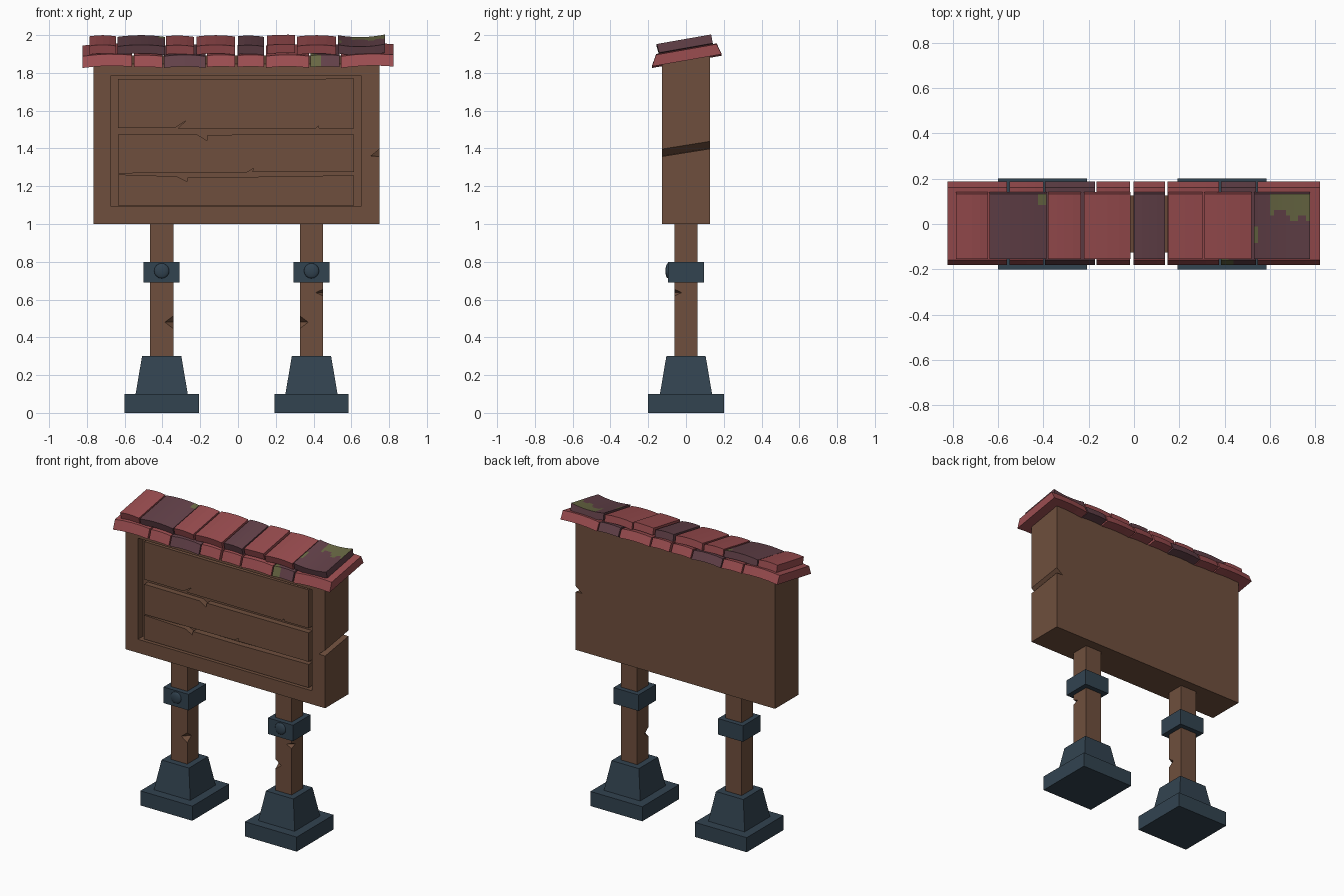
import bpy, bmesh, math
from mathutils import Vector

if "Cube" in bpy.data.objects:
    bpy.data.objects.remove(bpy.data.objects["Cube"])


def material(name, rgb):
    lin = [((c / 255 + 0.055) / 1.055) ** 2.4 for c in rgb]
    m = bpy.data.materials.new(name)
    m.diffuse_color = (*lin, 1)
    m.use_nodes = True
    m.node_tree.nodes["Principled BSDF"].inputs["Base Color"].default_value = m.diffuse_color
    return m


WOOD = material("brown wood", (111, 79, 61))
SLATE = material("slate metal", (50, 67, 80))
RED = material("red tile", (155, 77, 80))
PLUM = material("dark plum tile", (99, 65, 73))
MOSS = material("moss green", (105, 104, 68))


def add_object(name, bm, *mats):
    bmesh.ops.recalc_face_normals(bm, faces=bm.faces[:])
    me = bpy.data.meshes.new(name)
    bm.to_mesh(me)
    bm.free()
    ob = bpy.data.objects.new(name, me)
    bpy.context.collection.objects.link(ob)
    for m in mats:
        me.materials.append(m)
    return ob


def loft(name, lower, upper, mat):
    """Closed solid between two point loops of equal length."""
    bm = bmesh.new()
    a = [bm.verts.new(p) for p in lower]
    b = [bm.verts.new(p) for p in upper]
    n = len(a)
    bm.faces.new(a)
    bm.faces.new(b)
    for i in range(n):
        j = (i + 1) % n
        bm.faces.new((a[i], a[j], b[j], b[i]))
    return add_object(name, bm, mat)


def rect(cx, hx, hy, z):
    return [(cx + sx * hx, sy * hy, z) for sx, sy in ((-1, -1), (1, -1), (1, 1), (-1, 1))]


def block(name, x0, x1, y0, y1, z0, z1, mat):
    pts = [(x0, y0), (x1, y0), (x1, y1), (x0, y1)]
    return loft(name, [(x, y, z0) for x, y in pts], [(x, y, z1) for x, y in pts], mat)


def cut(ob, cutter):
    cutter.hide_render = True
    mod = ob.modifiers.new("cut", 'BOOLEAN')
    mod.operation = 'DIFFERENCE'
    mod.solver = 'EXACT'
    mod.object = cutter
    bpy.context.view_layer.objects.active = ob
    bpy.ops.object.modifier_apply(modifier=mod.name)
    bpy.data.objects.remove(cutter)


def diamond(x, y, z, r, h):
    """Octahedral cutter for chips in the posts."""
    bm = bmesh.new()
    ring = [bm.verts.new(p) for p in ((x + r, y, z), (x, y + r, z), (x - r, y, z), (x, y - r, z))]
    for s in (-1, 1):
        tip = bm.verts.new((x, y, z + s * h))
        for i in range(4):
            bm.faces.new((ring[i], ring[(i + 1) % 4], tip))
    return add_object("chip_cutter", bm, WOOD)


# Posts, footings, collars and bolts
chips = {"left": [(0.062, 0.48, 0.045, 0.034)],
         "right": [(-0.062, 0.48, 0.045, 0.034), (0.062, 0.637, 0.04, 0.018)]}
for side, cx in (("left", -0.404), ("right", 0.389)):
    block(side + "_foot_plate", cx - 0.197, cx + 0.197, -0.2, 0.2, 0, 0.1, SLATE)
    loft(side + "_foot_taper", rect(cx, 0.138, 0.138, 0.1), rect(cx, 0.104, 0.104, 0.3), SLATE)
    post = block(side + "_post", cx - 0.062, cx + 0.062, -0.062, 0.062, 0.28, 1.02, WOOD)
    for dx, z, r, h in chips[side]:
        cut(post, diamond(cx + dx, -0.062, z, r, h))
    block(side + "_collar", cx - 0.095, cx + 0.095, -0.095, 0.095, 0.69, 0.80, SLATE)
    bpy.ops.mesh.primitive_uv_sphere_add(segments=12, ring_count=8, location=(cx, -0.095, 0.752))
    bolt = bpy.context.object
    bolt.name = side + "_collar_bolt"
    bolt.scale = (0.04, 0.014, 0.04)
    bolt.data.materials.append(SLATE)
    bpy.ops.object.shade_smooth()

# Board with sloped top, front recess and a split in its right edge
side_profile = [(-0.126, 1.0), (0.126, 1.0), (0.126, 1.892), (-0.126, 1.847)]
board = loft("board", [(-0.765, y, z) for y, z in side_profile],
             [(0.75, y, z) for y, z in side_profile], WOOD)
cut(board, block("recess_cutter", -0.672, 0.651, -0.2, -0.07, 1.093, 1.787, WOOD))
split = [(0.703, 1.360), (0.77, 1.357), (0.77, 1.413)]
cut(board, loft("split_cutter", [(x, -0.2, z - 0.012) for x, z in split],
                [(x, 0.2, z + 0.052) for x, z in split], WOOD))

# Notice planks with small splits along their edges
planks = {
    "top_plank": [(-0.635, 1.508), (-0.337, 1.507), (-0.278, 1.545), (-0.318, 1.506), (0.41, 1.505),
                  (0.425, 1.52), (0.428, 1.505), (0.614, 1.506), (0.614, 1.77), (-0.10, 1.765), (-0.635, 1.768)],
    "middle_plank": [(-0.635, 1.268), (0.05, 1.274), (0.083, 1.295), (0.075, 1.274), (0.614, 1.276),
                     (0.614, 1.475), (-0.16, 1.472), (-0.165, 1.442), (-0.215, 1.473), (-0.635, 1.475)],
    "bottom_plank": [(-0.635, 1.098), (0.614, 1.098), (0.614, 1.258), (0.1, 1.25),
                     (-0.265, 1.25), (-0.27, 1.225), (-0.325, 1.252), (-0.635, 1.262)],
}
for name, prof in planks.items():
    loft(name, [(x, -0.11, z) for x, z in prof], [(x, -0.06, z) for x, z in prof], WOOD)

# Roof tiles: sloped slabs with bevelled ends, each bowed a little across x
SLOPE = math.tan(math.radians(10))
LOWER = dict(y0=-0.18, y1=0.188, t0=-0.158, t1=0.162, z=1.834, h=0.058)
UPPER = dict(y0=-0.142, y1=0.142, t0=-0.155, t1=0.133, z=1.903, h=0.048)


def tile(name, x0, x1, row, mat, bow=0.006, lift=0.0, moss=None):
    nx, ny = (14, 12) if moss else (4, 1)
    bm = bmesh.new()
    rings = []
    for i in range(nx + 1):
        u = i / nx
        x = x0 + (x1 - x0) * u
        dz = bow * (4 * u * (1 - u) - 1 if bow > 0 else 4 * u * (1 - u)) + lift * u
        pts = [(row["y0"], 0), (row["y1"], 0)]
        pts += [(row["t1"] + (row["t0"] - row["t1"]) * j / ny, row["h"]) for j in range(ny + 1)]
        rings.append([bm.verts.new((x, y, row["z"] + (y - row["y0"]) * SLOPE + up + dz)) for y, up in pts])
    n = len(rings[0])
    for a, b in zip(rings, rings[1:]):
        for k in range(n):
            f = bm.faces.new((a[k], a[(k + 1) % n], b[(k + 1) % n], b[k]))
            c = f.calc_center_median()
            if moss and k > 1 and moss(c.x, c.y):
                f.material_index = 1
    bm.faces.new(rings[0])
    bm.faces.new(rings[-1])
    return add_object(name, bm, mat, MOSS)


def patch(x, y):
    """Main moss patch in the back right corner, plus a small one on the left."""
    edge = 0.06 - 0.35 * (x - 0.62) + 0.018 * math.sin(70 * x)
    return (x > 0.60 and y > max(edge, 0.012)) or (x < 0.552 and -0.09 < y < -0.01)


lower_tiles = [(-0.824, -0.56, RED, 0.008, 0.006, None), (-0.55, -0.40, RED, 0.004, -0.004, None),
               (-0.393, -0.172, PLUM, 0.008, 0, None), (-0.165, -0.017, RED, 0.004, 0, None),
               (-0.002, 0.138, RED, 0.004, 0, None), (0.148, 0.376, RED, 0.007, 0, None),
               (0.384, 0.538, PLUM, 0.004, 0, lambda x, y: x < 0.435 - 0.6 * (y + 0.17) and y < -0.08),
               (0.546, 0.822, RED, 0.008, 0.008, None)]
upper_tiles = [(-0.787, -0.645, RED, 0.006, 0, None),
               (-0.638, -0.387, PLUM, 0.009, 0,
                lambda x, y: x > -0.43 and y > 0.085 + abs(x + 0.405)),
               (-0.38, -0.233, RED, 0.005, -0.004, None), (-0.22, -0.016, RED, 0.007, 0, None),
               (0.0, 0.138, PLUM, 0.005, -0.004, None), (0.153, 0.302, RED, 0.002, 0.004, None),
               (0.312, 0.52, RED, 0.007, 0, None), (0.53, 0.778, PLUM, -0.012, 0.004, patch)]
for label, row, tiles in (("lower", LOWER, lower_tiles), ("upper", UPPER, upper_tiles)):
    for i, (x0, x1, mat, bow, lift, moss) in enumerate(tiles):
        tile(f"{label}_roof_tile_{i + 1}", x0, x1, row, mat, bow, lift, moss)
